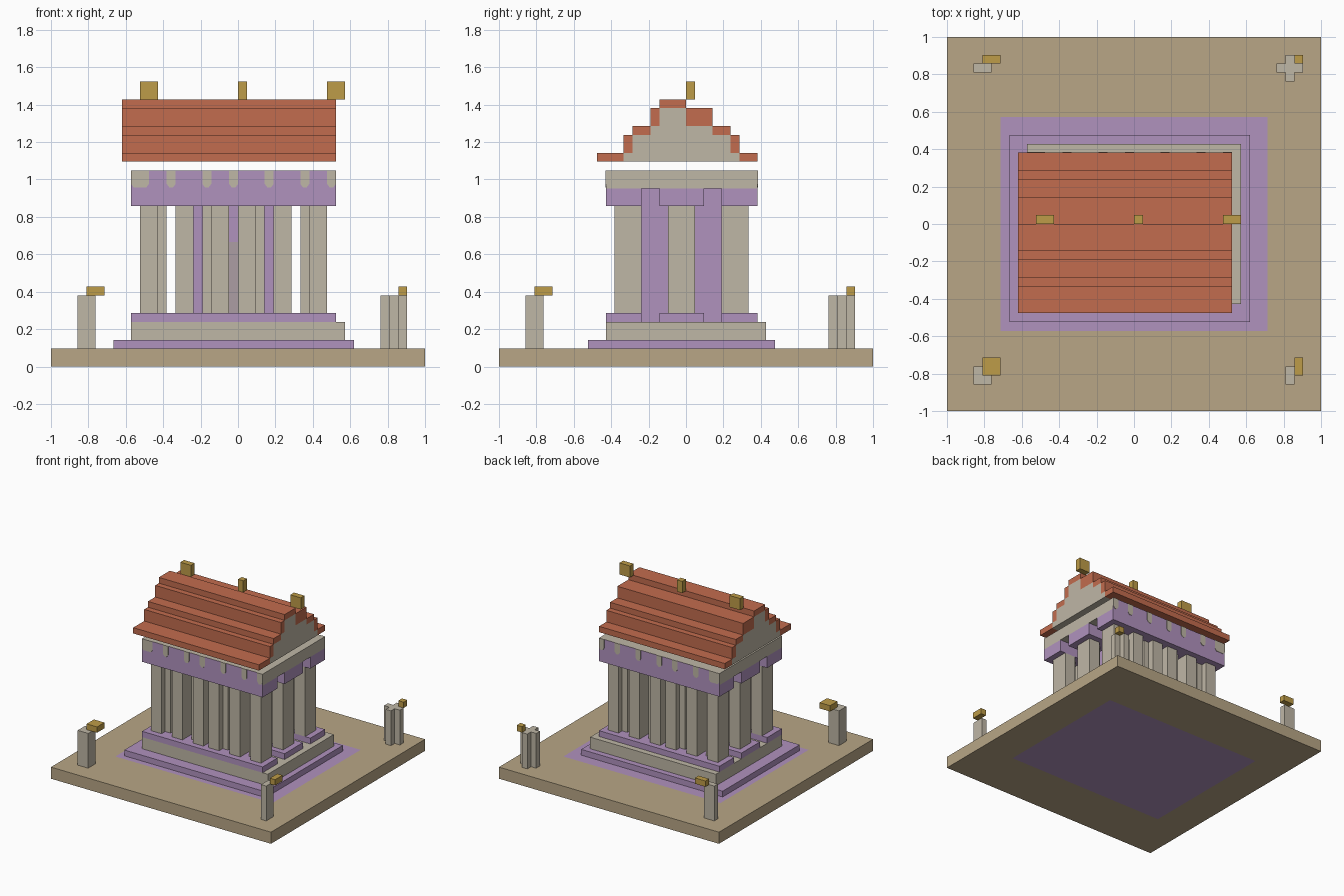
import bpy, bmesh
from mathutils import Vector

cube = bpy.data.objects.get("Cube")
if cube:
    bpy.data.objects.remove(cube, do_unlink=True)

U = 1 / 21  # grid module: the plinth is 42 modules wide


def material(name, rgb):
    lin = [((c / 255 + 0.055) / 1.055) ** 2.4 for c in rgb] + [1.0]
    m = bpy.data.materials.new(name)
    m.use_nodes = True
    m.diffuse_color = lin
    m.node_tree.nodes["Principled BSDF"].inputs["Base Color"].default_value = lin
    return m


STONE = material("pale stone", (191, 183, 166))
PURPLE = material("soft purple", (176, 146, 190))
EARTH = material("sandy earth", (184, 166, 134))
TILE = material("terracotta tile", (194, 108, 78))
GOLD = material("gold", (190, 156, 72))
DOOR = material("mauve grey door", (172, 158, 164))


def finish(name, bm, *mats):
    bmesh.ops.recalc_face_normals(bm, faces=bm.faces)
    mesh = bpy.data.meshes.new(name)
    bm.to_mesh(mesh)
    bm.free()
    for m in mats:
        mesh.materials.append(m)
    ob = bpy.data.objects.new(name, mesh)
    bpy.context.collection.objects.link(ob)
    return ob


def add_box(bm, x0, x1, y0, y1, z0, z1):
    verts = bmesh.ops.create_cube(bm, size=1)["verts"]
    size = Vector((x1 - x0, y1 - y0, z1 - z0)) * U
    mid = Vector((x0 + x1, y0 + y1, z0 + z1)) * U / 2
    for v in verts:
        v.co = Vector(a * b for a, b in zip(v.co, size)) + mid


def boxes(name, mat, *dims):
    bm = bmesh.new()
    for d in dims:
        add_box(bm, *d)
    return finish(name, bm, mat)


# Ground slab with the purple court running through its middle
bm = bmesh.new()
add_box(bm, -21, 21, -21, 21, 0, 2)
for axis, dist in ((0, 15), (1, 12)):
    for s in (-1, 1):
        n = Vector((0, 0, 0))
        n[axis] = 1
        bmesh.ops.bisect_plane(bm, geom=bm.verts[:] + bm.edges[:] + bm.faces[:],
                               plane_co=n * dist * s * U, plane_no=n)
for f in bm.faces:
    c = f.calc_center_median() / U
    f.material_index = int(abs(c.x) < 15 and abs(c.y) < 12)
finish("ground_slab", bm, EARTH, PURPLE)

# Steps
boxes("lower_step", PURPLE, (-14, 13, -11, 10, 2, 3))
boxes("upper_step", STONE, (-12, 12, -9, 9, 3, 5))


# Front and back strips, with a short block under or over each side column
def ring(name, z0, z1):
    boxes(name, PURPLE, (-12, 11, -9, -5, z0, z1), (-12, 11, 4, 8, z0, z1),
          (-12, -7, -3, 2, z0, z1), (6, 11, -3, 2, z0, z1))


ring("column_footing", 5, 6)
ring("architrave", 18, 20)

# Inner chamber and its door
boxes("chamber", PURPLE, (-5, 4, -5, 4, 5, 20))
boxes("door", DOOR, (-1, 0, -5.1, -5, 6, 14))

# Columns: two modules wide, some with a narrow rib; mirrored about x = -0.5
COLUMNS = ((-11, -9, (-9, -8)), (-7, -5, None), (-3, -1, (-4, -3)))


def column(name, x0, x1, rib, y, mirror):
    spans = [(x0, x1, y, y + 3)]
    if rib:
        spans.append((*rib, y + 1, y + 2))
    if mirror:
        spans = [(-1 - b, -1 - a, c, d) for a, b, c, d in spans]
    boxes(name, STONE, *[(*s, 6, 18) for s in spans])


for row, y in (("front", -8), ("side", -2), ("back", 4)):
    for i, (x0, x1, rib) in enumerate(COLUMNS):
        if row == "side" and i > 0:
            continue
        for mirror in (False, True):
            side = "left" if mirror else "right"
            column(f"{row}_column_{side}_{i + 1}", x0, x1, rib, y, mirror)

# Frieze: purple long sides, stone ends, top and underside
bm = bmesh.new()
add_box(bm, -12, 11, -9, 8, 20, 22)
bm.normal_update()
for f in bm.faces:
    f.material_index = int(abs(f.normal.y) > 0.5)
finish("frieze", bm, STONE, PURPLE)

# Stone tabs painted on the frieze, with clipped lower corners
TABS = ((-12, -10), (-8, -7), (-4, -3), (-1, 0), (3, 4), (7, 8), (10, 11))
for name, y, out in (("front_frieze_tabs", -9, -0.06), ("back_frieze_tabs", 8, 0.06)):
    bm = bmesh.new()
    for a, b in TABS:
        outline = ((a, 22), (a, 20.5), (a + 0.3, 20.1), (b - 0.3, 20.1), (b, 20.5), (b, 22))
        face = bm.faces.new([bm.verts.new((x * U, y * U, z * U)) for x, z in outline])
        new = bmesh.ops.extrude_face_region(bm, geom=[face])["geom"]
        for v in new:
            if isinstance(v, bmesh.types.BMVert):
                v.co.y += out * U
    finish(name, bm, STONE)

# Stepped roof: (y0, y1, tile underside, tile top), with stone filling below
ROOF = ((-10, -7, 23, 24), (-7, -6, 24, 26), (-6, -4, 26, 27), (-4, -3, 27, 29),
        (-3, 0, 29, 30), (0, 3, 27, 29), (3, 5, 26, 27), (5, 6, 24, 26), (6, 8, 23, 24))
boxes("roof_tiles", TILE, *[(-13, 11, *r) for r in ROOF])
boxes("gable_core", STONE, *[(-13, 11, a, b, 23, z) for a, b, z, _ in ROOF if z > 23])

# Ridge ornaments
for name, x0, x1 in (("right", -11, -9), ("middle", 0, 1), ("left", 10, 12)):
    boxes(f"{name}_ridge_ornament", GOLD, (x0, x1, 0, 1, 30, 32))

# Corner posts with offset gold caps
POSTS = {
    "front_right": ([(-18, -16, -18, -16)], (-17, -15, -17, -15)),
    "front_left": ([(17, 18, -18, -16)], (18, 19, -17, -15)),
    "back_right": ([(-18, -16, 17, 18)], (-17, -15, 18, 19)),
    "back_left": ([(16, 19, 17, 18), (17, 18, 16, 17), (17, 18, 18, 19)], (18, 19, 18, 19)),
}
for name, (shafts, cap) in POSTS.items():
    boxes(f"{name}_post", STONE, *[(*s, 2, 8) for s in shafts])
    boxes(f"{name}_post_cap", GOLD, (*cap, 8, 9))
